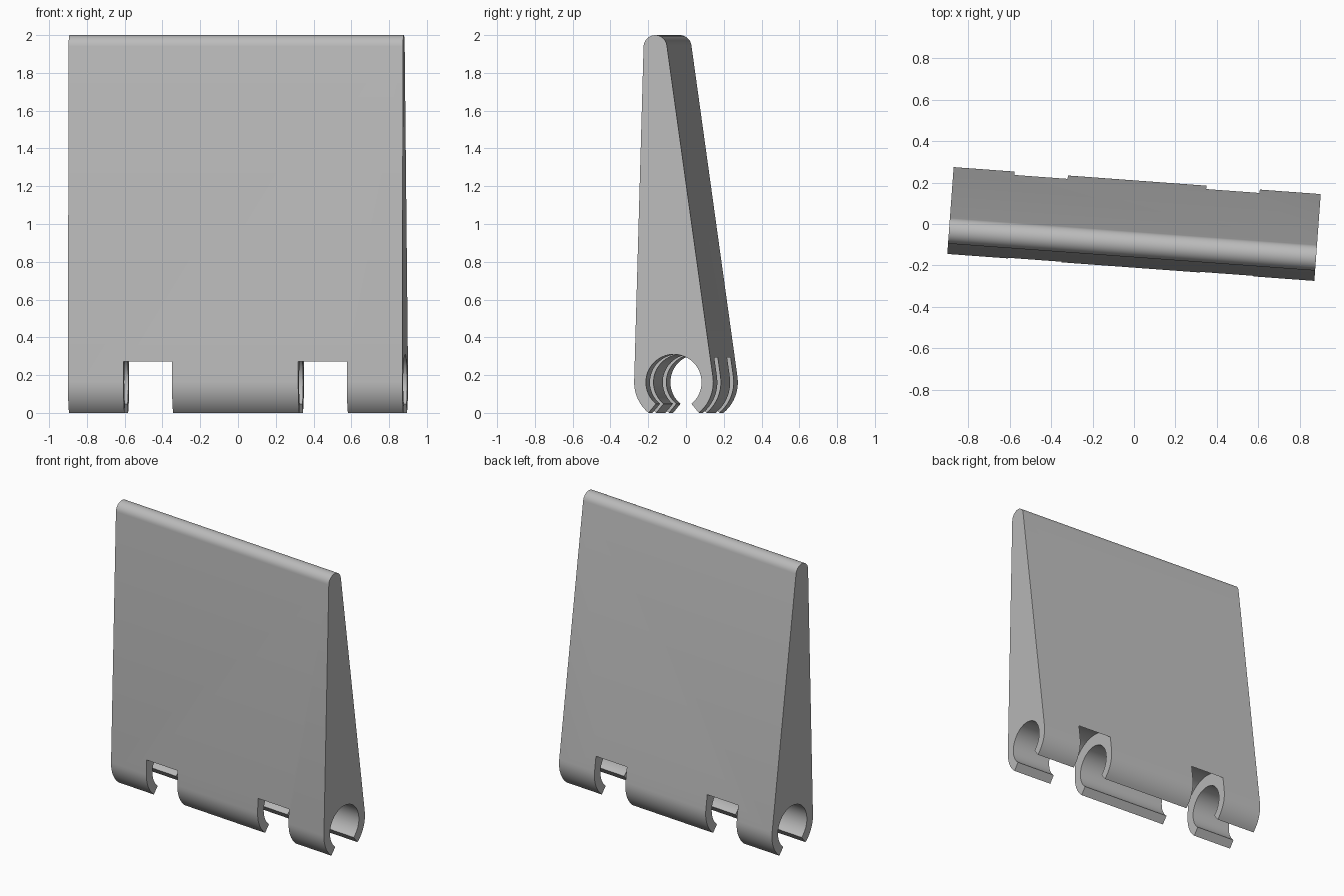
import bpy, bmesh
from math import sin, cos, atan2, acos, hypot, radians, asin
from mathutils import Vector, Matrix

cube = bpy.data.objects.get("Cube")
if cube:
    bpy.data.objects.remove(cube, do_unlink=True)

HALF_LENGTH = 0.8875
AXIS_Z = 0.162                      # height of the hinge axis
BARREL_R, BORE_R, NOTCH_R = 0.21, 0.148, 0.235
TIP_Y, TIP_Z, TIP_R = -0.098, 1.938, 0.062
NOTCH_IN, NOTCH_OUT = 0.335, 0.593
TURN = radians(-4.2)

grey = bpy.data.materials.new("light_grey")
grey.use_nodes = True
grey.diffuse_color = (0.5, 0.5, 0.5, 1)
grey.node_tree.nodes["Principled BSDF"].inputs["Base Color"].default_value = (0.5, 0.5, 0.5, 1)


def arc(cy, cz, r, a, b, n):
    """Points along an arc in the y-z plane."""
    return [(cy + r * cos(a + (b - a) * i / n), cz + r * sin(a + (b - a) * i / n))
            for i in range(n + 1)]


def prism(name, profile, x0, x1):
    """Extrude a y-z profile along x."""
    bm = bmesh.new()
    face = bm.faces.new([bm.verts.new((x0, y, z)) for y, z in profile])
    ext = bmesh.ops.extrude_face_region(bm, geom=[face])
    bmesh.ops.translate(bm, vec=(x1 - x0, 0, 0),
                        verts=[v for v in ext["geom"] if isinstance(v, bmesh.types.BMVert)])
    bmesh.ops.recalc_face_normals(bm, faces=bm.faces)
    mesh = bpy.data.meshes.new(name)
    bm.to_mesh(mesh)
    bm.free()
    mesh.materials.append(grey)
    obj = bpy.data.objects.new(name, mesh)
    bpy.context.collection.objects.link(obj)
    return obj


# Tapered outline: barrel and rounded tip joined by tangent lines, open bore below
rise = TIP_Z - AXIS_Z
axis = atan2(rise, TIP_Y)
spread = acos((BARREL_R - TIP_R) / hypot(rise, TIP_Y))
back, front = axis - spread, axis + spread
lip = asin(AXIS_Z / BARREL_R)
end = radians(180) + lip
outline = (arc(0, AXIS_Z, BARREL_R, -lip, back, 10)
           + arc(TIP_Y, TIP_Z, TIP_R, back, front, 16)
           + arc(0, AXIS_Z, BARREL_R, front, end, 10)
           + arc(0, AXIS_Z, BORE_R, end, -lip, 32))
panel = prism("wedge_panel", outline, -HALF_LENGTH, HALF_LENGTH)

# Two round-topped notches across the barrel
bpy.context.view_layer.objects.active = panel
panel.select_set(True)
ring = arc(0, AXIS_Z, NOTCH_R, 0, radians(360), 48)[:-1]
for side in (-1, 1):
    cutter = prism("notch_cutter", ring, side * NOTCH_IN, side * NOTCH_OUT)
    cutter.hide_render = True
    mod = panel.modifiers.new("notch", "BOOLEAN")
    mod.operation = "DIFFERENCE"
    mod.solver = "EXACT"
    mod.object = cutter
    bpy.ops.object.modifier_apply(modifier=mod.name)
    bpy.data.objects.remove(cutter, do_unlink=True)

# Slight turn about the vertical, smooth curves with crisp edges
panel.data.transform(Matrix.Rotation(TURN, 4, "Z"))
bpy.ops.object.shade_smooth_by_angle(angle=radians(30))
